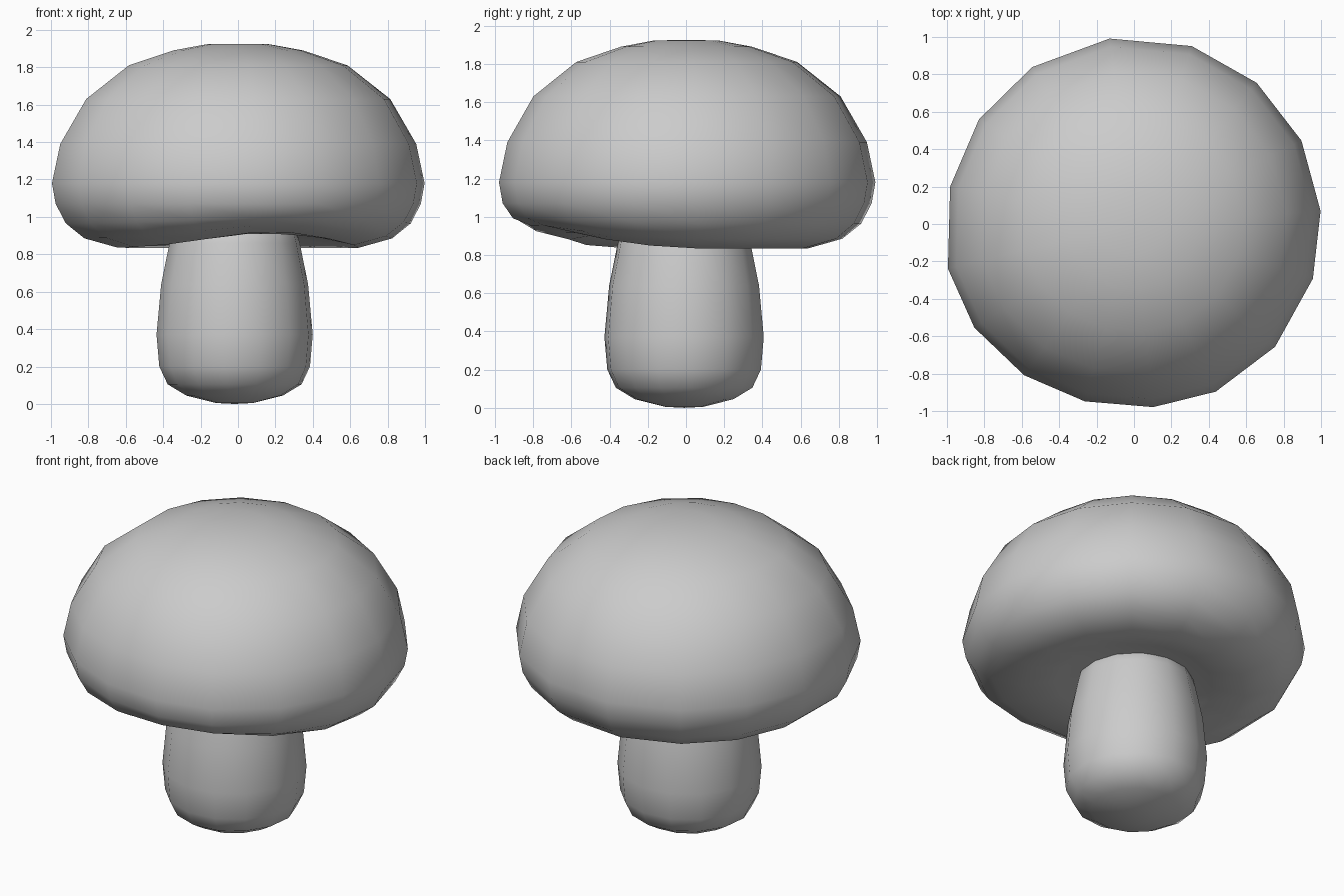
import bpy
import bmesh
from math import radians, sin, cos, exp

cube = bpy.data.objects.get("Cube")
if cube:
    bpy.data.objects.remove(cube, do_unlink=True)

# Single pale grey material
grey = bpy.data.materials.new("pale grey")
grey.use_nodes = True
grey.diffuse_color = (0.6, 0.6, 0.6, 1)
grey.node_tree.nodes["Principled BSDF"].inputs["Base Color"].default_value = (0.6, 0.6, 0.6, 1)


def lathe(name, profile, angles, place):
    """Spin a (radius, z) profile round the given angles; zero radius makes a pole."""
    bm = bmesh.new()
    rings = []
    for r, z in profile:
        if r == 0:
            rings.append([bm.verts.new(place(r, 0, z))] * len(angles))
        else:
            rings.append([bm.verts.new(place(r, a, z)) for a in angles])
    n = len(angles)
    for upper, lower in zip(rings, rings[1:]):
        for i in range(n):
            j = (i + 1) % n
            corners = dict.fromkeys((upper[i], lower[i], lower[j], upper[j]))
            bm.faces.new(list(corners))
    bmesh.ops.recalc_face_normals(bm, faces=bm.faces)
    mesh = bpy.data.meshes.new(name)
    bm.to_mesh(mesh)
    bm.free()
    mesh.materials.append(grey)
    mesh.shade_smooth()
    obj = bpy.data.objects.new(name, mesh)
    bpy.context.collection.objects.link(obj)
    return obj


def place_cap(r, a, z):
    # Slightly uneven round outline, with the rim lifted at the front
    wobble = 0.995 + 0.025 * exp(-((a - 200) / 22) ** 2) - 0.02 * exp(-((a - 265) / 22) ** 2)
    lift = 0.085 * exp(-((a - 287) / 42) ** 2)
    weight = max(0, min(1, (1.02 - z) / 0.16)) if r > 0.5 else 0.3
    if z > 1.1:
        weight = 0
    t = radians(a)
    return (r * wobble * cos(t), r * wobble * sin(t), z + lift * weight)


def place_stem(r, a, z):
    t = radians(a)
    return (r * cos(t) - 0.018, r * sin(t) - 0.01, z)


# Domed cap with a rounded rim and a shallow hollow underneath
cap_angles = [4, 26.5, 49, 72, 97.5, 123, 146, 168.5,
              193.5, 213, 234, 254.5, 276, 296, 319, 343]
cap_profile = [(0, 1.925), (0.17, 1.923), (0.35, 1.89), (0.59, 1.81), (0.82, 1.63),
               (0.96, 1.39), (1.005, 1.18), (0.985, 1.07), (0.93, 0.965),
               (0.83, 0.885), (0.65, 0.835), (0.46, 0.885), (0.25, 0.92), (0, 0.93)]
lathe("mushroom_cap", cap_profile, cap_angles, place_cap)

# Bulging stem with a rounded foot
stem_angles = [i * 360 / 14 + 6 for i in range(14)]
stem_profile = [(0, 0.98), (0.32, 0.98), (0.35, 0.86), (0.395, 0.64), (0.42, 0.37),
                (0.405, 0.2), (0.36, 0.105), (0.26, 0.045), (0.1, 0.005), (0, 0)]
lathe("mushroom_stem", stem_profile, stem_angles, place_stem)
